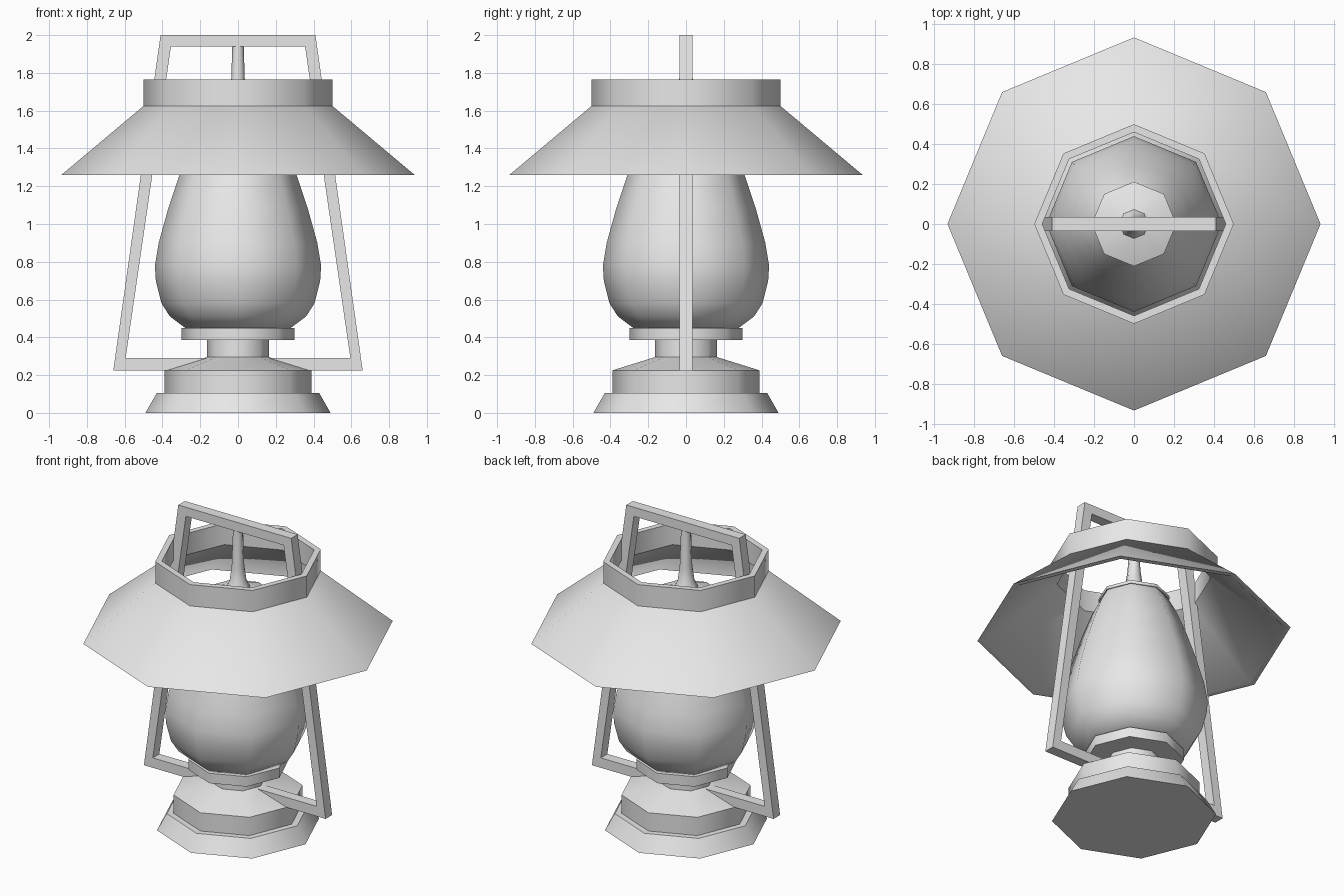
import bpy, bmesh, math

cube = bpy.data.objects.get("Cube")
if cube:
    bpy.data.objects.remove(cube, do_unlink=True)

GREY = (0.8, 0.8, 0.8, 1.0)
metal = bpy.data.materials.new("light grey")
metal.use_nodes = True
metal.diffuse_color = GREY
metal.node_tree.nodes["Principled BSDF"].inputs["Base Color"].default_value = GREY
SIDES = 8


def finish(name, bm, angle):
    bmesh.ops.recalc_face_normals(bm, faces=bm.faces[:])
    mesh = bpy.data.meshes.new(name)
    bm.to_mesh(mesh)
    bm.free()
    mesh.materials.append(metal)
    obj = bpy.data.objects.new(name, mesh)
    bpy.context.collection.objects.link(obj)
    bpy.ops.object.select_all(action='DESELECT')
    obj.select_set(True)
    bpy.context.view_layer.objects.active = obj
    bpy.ops.object.shade_smooth_by_angle(angle=math.radians(angle))
    return obj


def lathe(name, profile, closed=False):
    """Octagonal turned part; an open profile is capped at both ends."""
    bm = bmesh.new()
    rings = []
    for r, z in profile:
        rings.append([bm.verts.new((r * math.cos(a), r * math.sin(a), z))
                      for a in (math.tau * i / SIDES for i in range(SIDES))])
    pairs = list(zip(rings, rings[1:]))
    if closed:
        pairs.append((rings[-1], rings[0]))
    else:
        bm.faces.new(rings[0])
        bm.faces.new(rings[-1])
    for low, high in pairs:
        for i in range(SIDES):
            j = (i + 1) % SIDES
            bm.faces.new((low[i], low[j], high[j], high[i]))
    return finish(name, bm, 47)


# Stepped foot with sloping top and neck
lathe("base", [(0.49, 0), (0.43, 0.105), (0.39, 0.105), (0.39, 0.225),
               (0.165, 0.295), (0.165, 0.39)])
lathe("collar", [(0.30, 0.385), (0.30, 0.45)])

# Glass globe, tapering upward
lathe("globe", [(0.28, 0.45), (0.36, 0.51), (0.405, 0.58), (0.435, 0.70),
                (0.44, 0.78), (0.42, 0.90), (0.37, 1.08), (0.31, 1.26),
                (0.25, 1.41), (0.20, 1.50)])

# Lid and the flared stem hanging from the handle
lathe("globe_cap", [(0.212, 1.49), (0.212, 1.51), (0.075, 1.56)])
lathe("stem", [(0.075, 1.555), (0.05, 1.61), (0.038, 1.70), (0.03, 1.95)])

# Hollow shade and its open top ring
lathe("shade", [(0.935, 1.26), (0.50, 1.625), (0.46, 1.625), (0.90, 1.26)],
      closed=True)
lathe("shade_ring", [(0.50, 1.625), (0.50, 1.765), (0.46, 1.765), (0.46, 1.625)],
      closed=True)

# Tapered carrying frame: outer and inner outlines joined into a square bar
outer = [(-0.66, 0.225), (0.66, 0.225), (0.41, 2.0), (-0.41, 2.0)]
inner = [(-0.595, 0.29), (0.595, 0.29), (0.355, 1.94), (-0.355, 1.94)]
bm = bmesh.new()
loops = [[bm.verts.new((x, y, z)) for x, z in outline]
         for outline, y in ((outer, -0.034), (outer, 0.034),
                            (inner, 0.034), (inner, -0.034))]
for k in range(4):
    a, b = loops[k], loops[(k + 1) % 4]
    for i in range(4):
        j = (i + 1) % 4
        bm.faces.new((a[i], a[j], b[j], b[i]))
finish("carrying_frame", bm, 30)
